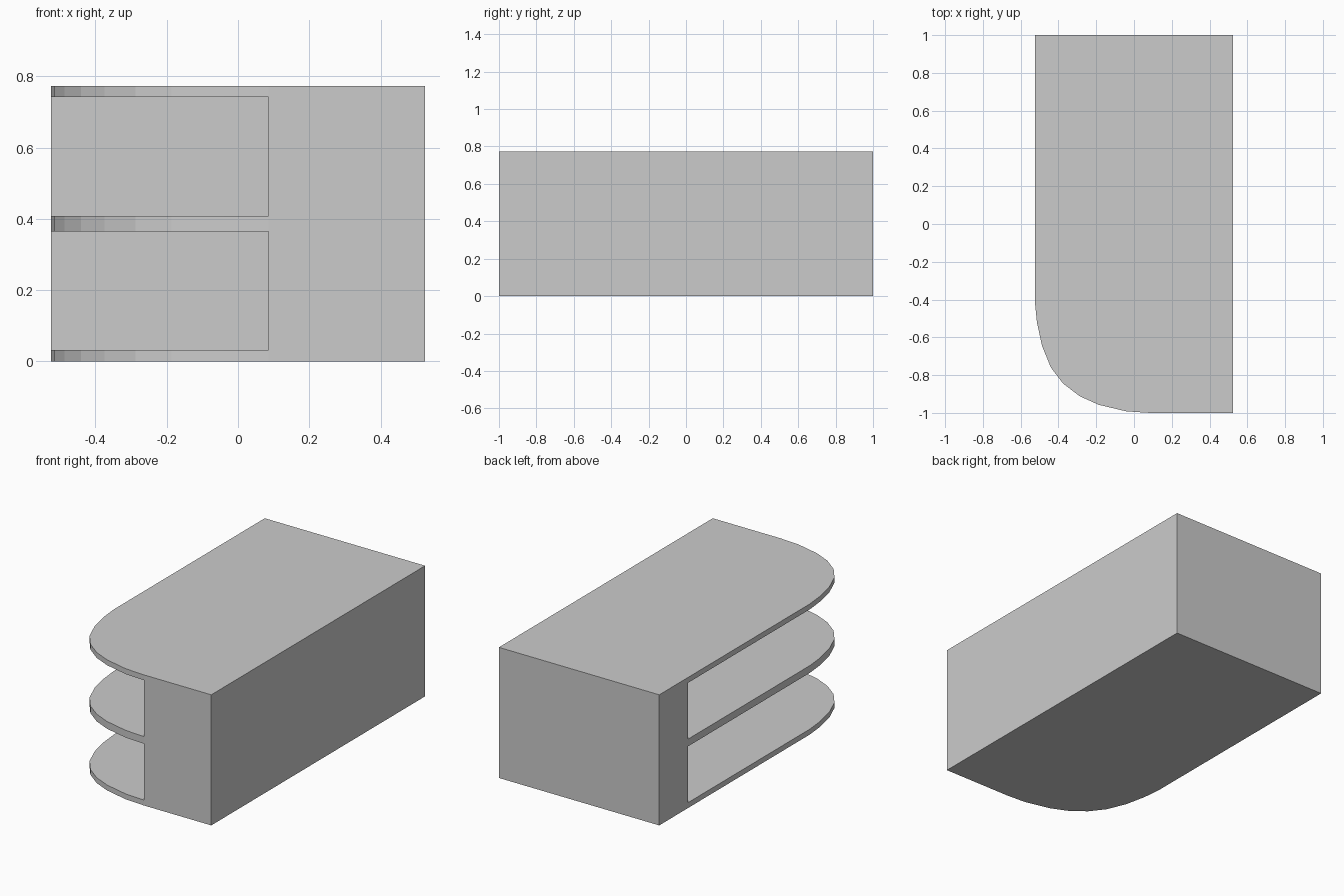
import bpy
import bmesh

if "Cube" in bpy.data.objects:
    bpy.data.objects.remove(bpy.data.objects["Cube"])

HEIGHT = 0.773


def prism(name, outline, z0, z1):
    """Closed flat-faced prism from a counter-clockwise xy outline."""
    bm = bmesh.new()
    base = bm.faces.new([bm.verts.new((x, y, z0)) for x, y in outline])
    top = bmesh.ops.extrude_face_region(bm, geom=[base])["geom"]
    bmesh.ops.translate(bm, vec=(0, 0, z1 - z0),
                        verts=[v for v in top if isinstance(v, bmesh.types.BMVert)])
    bmesh.ops.recalc_face_normals(bm, faces=bm.faces)
    mesh = bpy.data.meshes.new(name)
    bm.to_mesh(mesh)
    bm.free()
    obj = bpy.data.objects.new(name, mesh)
    bpy.context.collection.objects.link(obj)
    return obj


# Cabinet footprint with one rounded front corner
corner = [(-0.525, -0.41), (-0.514, -0.52), (-0.487, -0.645), (-0.44, -0.76),
          (-0.375, -0.845), (-0.287, -0.912), (-0.187, -0.957),
          (-0.04, -0.992), (0.085, -1.0)]
cabinet = prism("shelf_cabinet",
                [(0.525, -1), (0.525, 1), (-0.525, 1)] + corner, 0, HEIGHT)

# Open shelf bays, leaving the side block and the back block solid
bay = [(-0.8, -1.3), (0.085, -1.3), (0.085, 0.73), (-0.8, 0.73)]
for i, (low, high) in enumerate([(0.032, 0.365), (0.408, 0.741)]):
    cutter = prism(f"bay_cutter_{i + 1}", bay, low, high)
    cutter.hide_render = True
    mod = cabinet.modifiers.new(f"open_bay_{i + 1}", 'BOOLEAN')
    mod.operation = 'DIFFERENCE'
    mod.solver = 'EXACT'
    mod.object = cutter
    bpy.context.view_layer.objects.active = cabinet
    bpy.ops.object.modifier_apply(modifier=mod.name)
    bpy.data.objects.remove(cutter)
